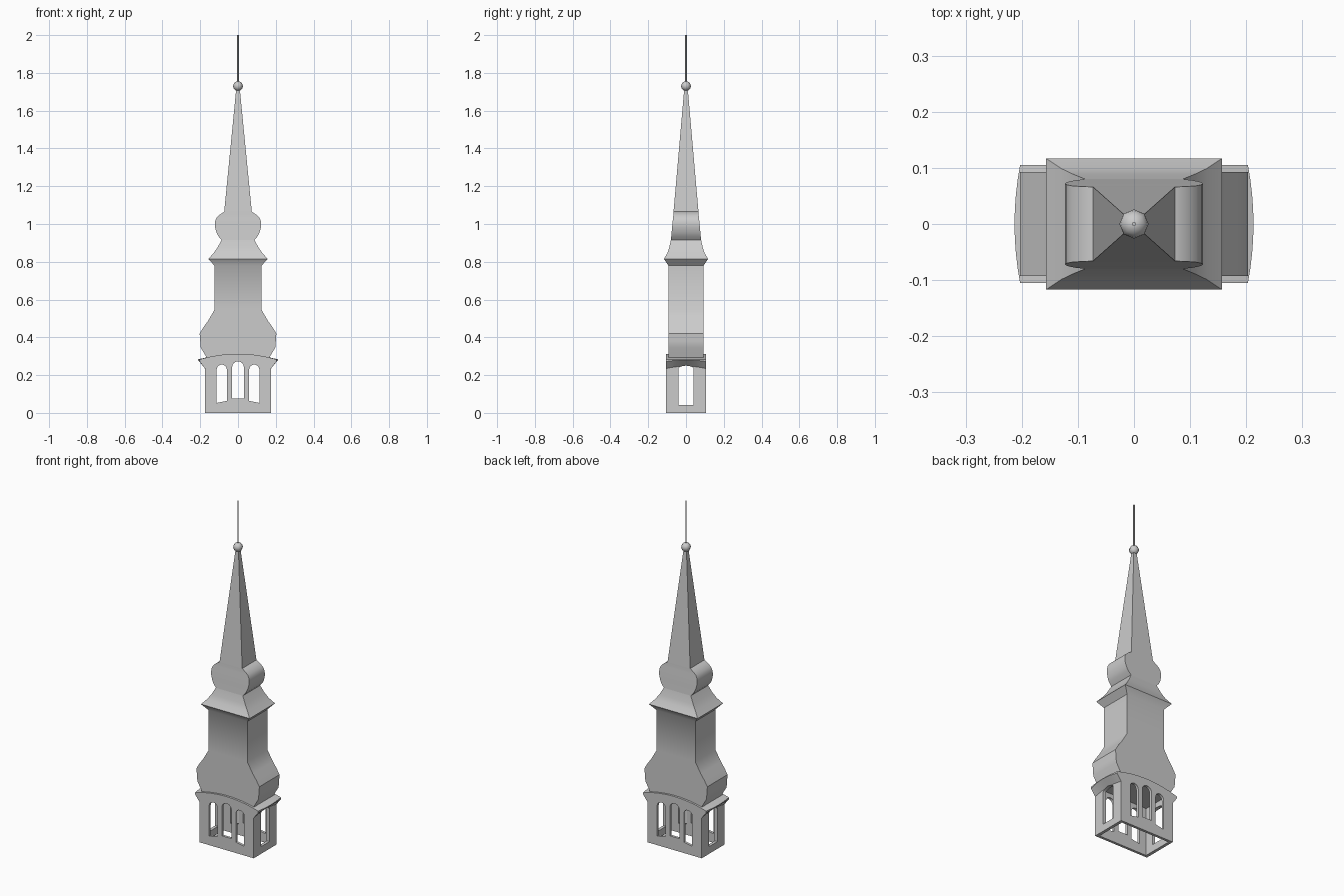
import bpy, bmesh, math
from mathutils import Matrix, Vector

cube = bpy.data.objects.get("Cube")
if cube:
    bpy.data.objects.remove(cube)

stone = bpy.data.materials.new("light_grey")
stone.use_nodes = True
stone.diffuse_color = (0.6, 0.6, 0.6, 1)
stone.node_tree.nodes["Principled BSDF"].inputs["Base Color"].default_value = (0.6, 0.6, 0.6, 1)


def finish(name, bm, smooth=None):
    bmesh.ops.recalc_face_normals(bm, faces=bm.faces)
    mesh = bpy.data.meshes.new(name)
    bm.to_mesh(mesh)
    bm.free()
    mesh.materials.append(stone)
    obj = bpy.data.objects.new(name, mesh)
    bpy.context.collection.objects.link(obj)
    if smooth:
        bpy.ops.object.select_all(action='DESELECT')
        obj.select_set(True)
        bpy.context.view_layer.objects.active = obj
        bpy.ops.object.shade_smooth_by_angle(angle=math.radians(smooth))
    return obj


def loft(bm, rings):
    """Skin a list of equal vertex rings and cap both ends."""
    loops = [[bm.verts.new(p) for p in ring] for ring in rings]
    n = len(loops[0])
    for a, b in zip(loops, loops[1:]):
        for i in range(n):
            j = (i + 1) % n
            bm.faces.new((a[i], a[j], b[j], b[i]))
    bm.faces.new(loops[0])
    bm.faces.new(loops[-1])


def tower_part(name, levels, smooth=35):
    """Stack of rectangles given as height, half width, half depth."""
    bm = bmesh.new()
    loft(bm, [[(sx * w, sy * d, z) for sx, sy in ((-1, -1), (1, -1), (1, 1), (-1, 1))]
              for z, w, d in levels])
    return finish(name, bm, smooth)


# Belfry outline with arched top, extruded in depth; the side eaves bow outward
def arch_z(x):
    return 0.313 - 0.03 * (x / 0.203) ** 2


def belfry_ring(y):
    bow = 1 - (y / 0.105) ** 2
    ring = [(-0.175, y, 0), (0.175, y, 0), (0.175, y, 0.235 + 0.012 * bow)]
    ring.append((0.203 + 0.01 * bow, y, 0.272 + 0.008 * bow))
    ring += [(0.203 * t + 0.01 * bow * t ** 5, y, arch_z(0.203 * t))
             for t in [1 - i / 8 for i in range(17)]]
    ring.append((-0.203 - 0.01 * bow, y, 0.272 + 0.008 * bow))
    ring.append((-0.175, y, 0.235 + 0.012 * bow))
    return ring


bm = bmesh.new()
loft(bm, [belfry_ring(-0.105 + 0.21 * i / 8) for i in range(9)])
belfry = finish("belfry", bm)


def cut(name, bm):
    cutter = finish(name, bm)
    cutter.hide_render = True
    mod = belfry.modifiers.new(name, 'BOOLEAN')
    mod.operation = 'DIFFERENCE'
    mod.solver = 'EXACT'
    mod.object = cutter
    bpy.ops.object.select_all(action='DESELECT')
    belfry.select_set(True)
    bpy.context.view_layer.objects.active = belfry
    bpy.ops.object.modifier_apply(modifier=name)
    bpy.data.objects.remove(cutter)


def window(name, centre, half, sill, top, along_x=False, slope=0, rise=1):
    """Round-headed opening cut right through the belfry."""
    spring = top - half * rise
    outline = [(centre - half, sill + slope * half), (centre + half, sill - slope * half)]
    outline += [(centre + half * math.cos(a), spring + half * rise * math.sin(a))
                for a in [math.pi * i / 8 for i in range(9)]]
    bm = bmesh.new()
    loft(bm, [[(s, u, z) if along_x else (u, s, z) for u, z in outline]
              for s in (-0.4, 0.4)])
    cut(name, bm)


# Hollow room, open underneath
bm = bmesh.new()
bmesh.ops.create_cube(bm, size=1, matrix=Matrix.Translation((0, 0, 0.09)) @
                      Matrix.Diagonal((0.315, 0.18, 0.38, 1)))
cut("room", bm)

# Three openings front and back, one on each side
window("middle_opening", 0, 0.031, 0.076, 0.273)
for s in (-1, 1):
    window("outer_opening", s * 0.086, 0.027, 0.058, 0.256, slope=s * 0.2)
window("side_opening", 0, 0.04, 0.042, 0.25, along_x=True, rise=0.4)
bpy.ops.object.shade_smooth_by_angle(angle=math.radians(20))

# Bellied shaft
tower_part("shaft", [
    (0.285, 0.168, 0.093), (0.3, 0.17, 0.093), (0.345, 0.197, 0.093), (0.38, 0.2, 0.093),
    (0.42, 0.203, 0.093), (0.455, 0.182, 0.093), (0.485, 0.16, 0.093), (0.545, 0.125, 0.093),
    (0.78, 0.125, 0.093), (0.815, 0.157, 0.117)], 35)

# Flared skirt roof
tower_part("skirt_roof", [
    (0.815, 0.157, 0.117), (0.845, 0.13, 0.099), (0.875, 0.109, 0.089), (0.915, 0.087, 0.08)])

# Bulb, rounded on its left and right
tower_part("bulb", [
    (0.915, 0.087, 0.08), (0.935, 0.104, 0.078), (0.955, 0.114, 0.076), (0.98, 0.121, 0.074),
    (1.0, 0.123, 0.072), (1.02, 0.12, 0.07), (1.037, 0.111, 0.068), (1.05, 0.096, 0.067),
    (1.065, 0.073, 0.066)], 40)

# Spire, ball and rod
tower_part("spire", [(1.065, 0.073, 0.066), (1.72, 0.009, 0.009)])

bm = bmesh.new()
bmesh.ops.create_uvsphere(bm, u_segments=8, v_segments=8, radius=0.026,
                          matrix=Matrix.Translation((0, 0, 1.73)))
finish("ball", bm, 60)

bm = bmesh.new()
bmesh.ops.create_cone(bm, cap_ends=True, segments=8, radius1=0.004, radius2=0.004,
                      depth=0.26, matrix=Matrix.Translation((0, 0, 1.87)))
finish("rod", bm, 50)
